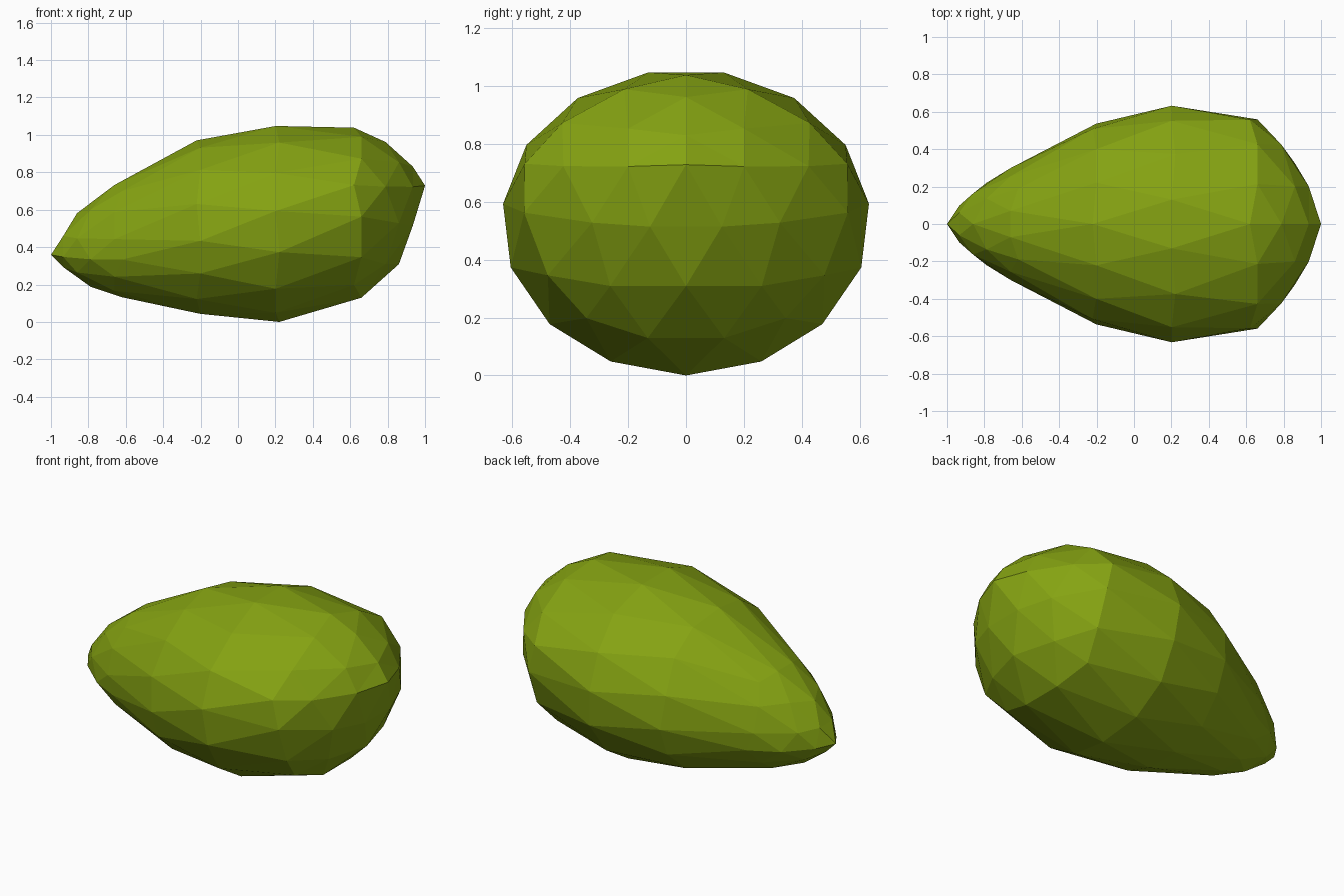
import bpy, bmesh, math

if "Cube" in bpy.data.objects:
    bpy.data.objects.remove(bpy.data.objects["Cube"])

# Stretch along x, then top, bottom, centre line and half width of the egg along x
STRETCH = [(0, 0), (.187, .22), (.447, .62), (.515, .66), (.73, .79), (.794, .86), (.935, .93), (1, 1)]
TOP = [(-1, .36), (-.93, .49), (-.84, .61), (-.65, .75), (-.23, .97), (.2, 1.06), (.62, 1.04),
       (.78, .97), (.91, .87), (1, .73)]
BOTTOM = [(-1, .36), (-.91, .27), (-.79, .19), (-.61, .13), (-.18, .03), (.24, 0), (.67, .12),
          (.88, .33), (.95, .52), (1, .73)]
MIDDLE = [(-1, .36), (-.8, .40), (.5, .58), (.88, .63), (1, .73)]
WIDTH = [(-1, 0), (-.93, .11), (-.8, .225), (-.22, .535), (.18, .635), (.5, .65), (.65, .57), (.8, .435),
         (.9, .28), (.96, .16), (1, 0)]


def at(table, x):
    x = max(table[0][0], min(table[-1][0], x))
    for (a, p), (b, q) in zip(table, table[1:]):
        if x <= b:
            return p + (q - p) * (x - a) / (b - a)
    return table[-1][1]


# Icosahedron with every edge cut in three, poles turned onto the x axis
bm = bmesh.new()
bmesh.ops.create_icosphere(bm, subdivisions=1, radius=1)
bmesh.ops.subdivide_edges(bm, edges=bm.edges[:], cuts=2, use_grid_fill=True)
bmesh.ops.triangulate(bm, faces=bm.faces[:])

# Shape each ring into the tilted egg profile
for v in bm.verts:
    n = v.co.normalized()
    along, side, up = n.z, -n.y, n.x
    x = math.copysign(at(STRETCH, abs(along)), along)
    r = math.hypot(side, up) or 1
    mid = at(MIDDLE, x)
    edge = at(TOP if up > 0 else BOTTOM, x)
    v.co = (x, at(WIDTH, x) * side / r, mid + abs(edge - mid) * up / r)

low = min(v.co.z for v in bm.verts)
for v in bm.verts:
    v.co.z -= low
bmesh.ops.recalc_face_normals(bm, faces=bm.faces[:])

mesh = bpy.data.meshes.new("egg_body")
bm.to_mesh(mesh)
bm.free()
green = bpy.data.materials.new("olive green")
green.diffuse_color = (.235, .365, .006, 1)
green.use_nodes = True
green.node_tree.nodes["Principled BSDF"].inputs["Base Color"].default_value = green.diffuse_color
mesh.materials.append(green)
bpy.context.collection.objects.link(bpy.data.objects.new("egg_body", mesh))
